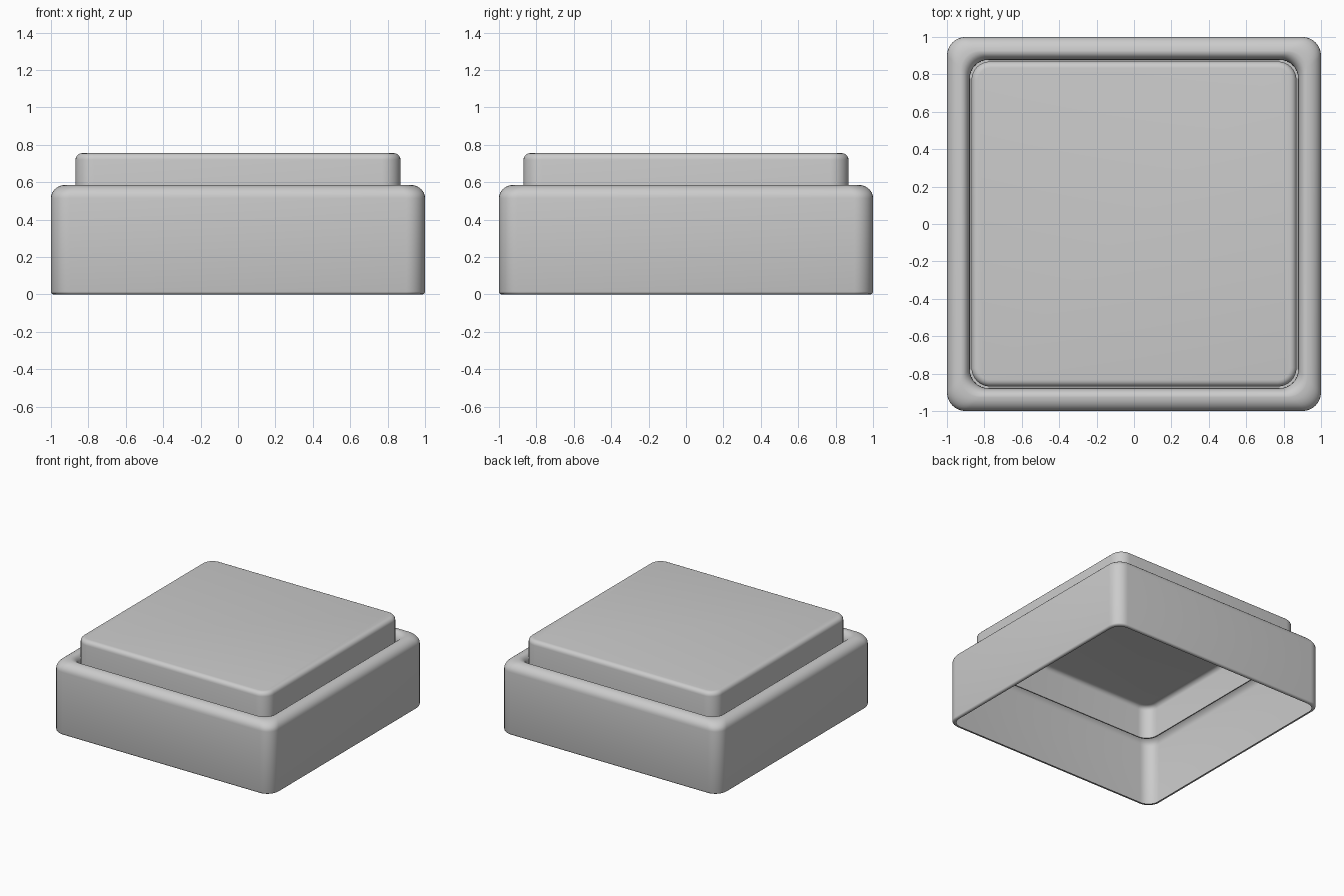
import bpy, bmesh, math

if "Cube" in bpy.data.objects:
    bpy.data.objects.remove(bpy.data.objects["Cube"])

CORNER_STEPS = 8


def ring(bm, half, radius, z):
    """Loop of vertices around a rounded square."""
    verts = []
    c = half - radius
    for q, (sx, sy) in enumerate(((1, 1), (-1, 1), (-1, -1), (1, -1))):
        for i in range(CORNER_STEPS + 1):
            a = math.pi / 2 * (q + i / CORNER_STEPS)
            verts.append(bm.verts.new((sx * c + radius * math.cos(a),
                                       sy * c + radius * math.sin(a), z)))
    return verts


def arc(cx, cz, rx, rz, a0, a1, steps):
    """Elliptical arc of profile points (half width, height)."""
    pts = []
    for i in range(steps + 1):
        a = math.radians(a0 + (a1 - a0) * i / steps)
        pts.append((cx + rx * math.cos(a), cz + rz * math.sin(a)))
    return pts


# Housing profile: thin bottom lip, wall, rounded rim, groove floor
rim = [(h, 0.1, z) for h, z in
       arc(0.985, 0.015, 0.015, 0.015, -90, 0, 3)
       + arc(0.925, 0.515, 0.075, 0.07, 0, 90, 7)
       + arc(0.922, 0.515, 0.044, 0.07, 90, 180, 6)
       + [(0.878, 0.485), (0.869, 0.485)]]
rim.insert(0, (0.975, 0.09, 0.0))

# Raised button profile: straight wall and softened top edge
button = [(h, 0.1 - (0.869 - h), z) for h, z in
          arc(0.834, 0.72, 0.035, 0.035, 0, 90, 5)]

# Loft the open-bottomed shell and close the top
bm = bmesh.new()
rings = [ring(bm, *p) for p in rim + button]
for a, b in zip(rings, rings[1:]):
    n = len(a)
    for i in range(n):
        j = (i + 1) % n
        bm.faces.new((a[i], a[j], b[j], b[i]))
bm.faces.new(rings[-1])

mesh = bpy.data.meshes.new("button_housing")
bm.to_mesh(mesh)
bm.free()
shell = bpy.data.objects.new("button_housing", mesh)
bpy.context.collection.objects.link(shell)

# Smooth curves, crisp groove corners
bpy.context.view_layer.objects.active = shell
shell.select_set(True)
bpy.ops.object.shade_smooth_by_angle(angle=math.radians(40))
